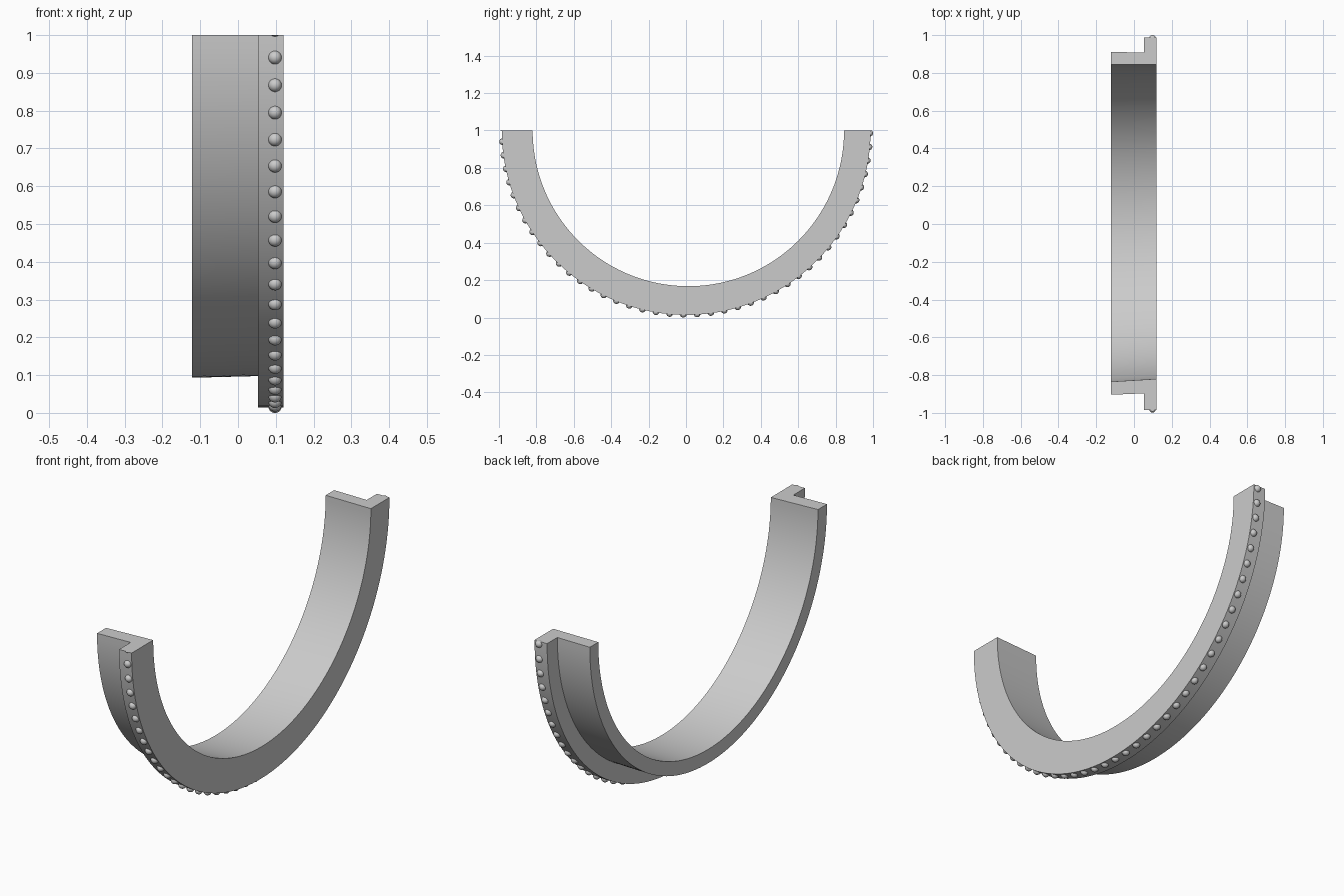
import bpy, bmesh, math

cube = bpy.data.objects.get("Cube")
if cube:
    bpy.data.objects.remove(cube, do_unlink=True)

grey = bpy.data.materials.new("plain_grey")
grey.use_nodes = True
COLOUR = (0.6, 0.6, 0.6, 1)
grey.diffuse_color = COLOUR
grey.node_tree.nodes["Principled BSDF"].inputs["Base Color"].default_value = COLOUR


def add_object(name, bm, angle):
    bmesh.ops.recalc_face_normals(bm, faces=bm.faces)
    mesh = bpy.data.meshes.new(name)
    bm.to_mesh(mesh)
    bm.free()
    mesh.materials.append(grey)
    obj = bpy.data.objects.new(name, mesh)
    bpy.context.collection.objects.link(obj)
    bpy.ops.object.select_all(action='DESELECT')
    obj.select_set(True)
    bpy.context.view_layer.objects.active = obj
    bpy.ops.object.shade_smooth_by_angle(angle=math.radians(angle))
    return obj


# Half ring: L-shaped section (x, radius, y offset) swept through a lower half turn
SECTION = [(-0.122, 0.84, 0.005), (0.12, 0.8325, 0.0125), (0.12, 0.986, 0.001),
           (0.053, 0.986, 0.001), (0.053, 0.9025, 0.006), (-0.122, 0.907, 0.003)]
STEPS = 96
bm = bmesh.new()
rings = []
for i in range(STEPS + 1):
    a = math.pi * i / STEPS
    rings.append([bm.verts.new((x, off - r * math.cos(a), 1 - r * math.sin(a)))
                  for x, r, off in SECTION])
n = len(SECTION)
for lower, upper in zip(rings, rings[1:]):
    for j in range(n):
        k = (j + 1) % n
        bm.faces.new((lower[j], lower[k], upper[k], upper[j]))
bm.faces.new(rings[0])
bm.faces.new(rings[-1])
add_object("half_ring", bm, 30)

# Row of beads around the flange rim, cut level with the ring ends
BEAD, PITCH, START = 0.0178, math.tau / 84, -0.0144
bm = bmesh.new()
for i in range(43):
    a = START + i * PITCH
    made = bmesh.ops.create_uvsphere(bm, u_segments=20, v_segments=12, radius=BEAD)
    centre = (0.098, -0.9825 * math.cos(a), 1 - 0.9825 * math.sin(a))
    bmesh.ops.translate(bm, verts=made["verts"], vec=centre)
cut = bmesh.ops.bisect_plane(bm, geom=bm.verts[:] + bm.edges[:] + bm.faces[:],
                             plane_co=(0, 0, 1), plane_no=(0, 0, 1), clear_outer=True)
rim = [e for e in cut["geom_cut"] if isinstance(e, bmesh.types.BMEdge)]
bmesh.ops.holes_fill(bm, edges=rim, sides=0)
add_object("rim_beads", bm, 40)
